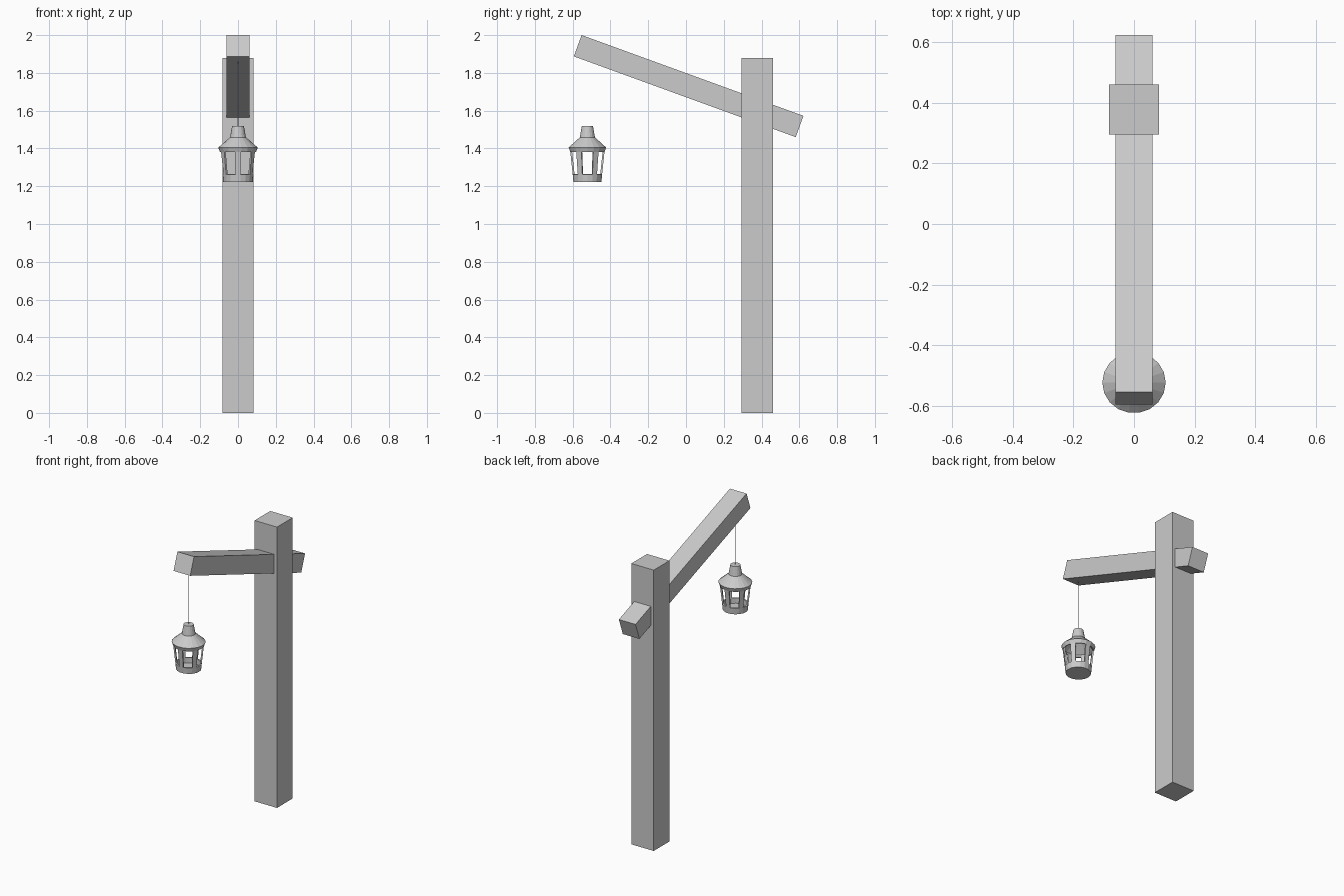
import bpy, bmesh, math

if "Cube" in bpy.data.objects:
    bpy.data.objects.remove(bpy.data.objects["Cube"])


def new_object(name, bm):
    bmesh.ops.recalc_face_normals(bm, faces=bm.faces[:])
    mesh = bpy.data.meshes.new(name)
    bm.to_mesh(mesh)
    bm.free()
    obj = bpy.data.objects.new(name, mesh)
    bpy.context.collection.objects.link(obj)
    return obj


def box(name, size, loc, tilt=0.0):
    bm = bmesh.new()
    bmesh.ops.create_cube(bm, size=1)
    bmesh.ops.scale(bm, vec=size, verts=bm.verts)
    obj = new_object(name, bm)
    obj.location = loc
    obj.rotation_euler.x = tilt
    return obj


# Upright post and slanted beam through it
box("post", (0.166, 0.166, 1.88), (0, 0.377, 0.94))
box("beam", (0.123, 1.25, 0.12), (0, 0.014, 1.73), math.radians(-20))

LANTERN_Y = -0.522

# Hanging cord: a thin flat ribbon from beam to lantern
bm = bmesh.new()
w = 0.002
bm.faces.new([bm.verts.new((x, LANTERN_Y, z))
              for x, z in ((-w, 1.515), (w, 1.515), (w, 1.87), (-w, 1.87))])
new_object("cord", bm)

# Lantern: lathed shell, window openings left between six bars
SIDES = 18
profile = [(0.078, 1.222), (0.082, 1.263), (0.095, 1.38), (0.1045, 1.405),
           (0.042, 1.459), (0.031, 1.52)]
WINDOW_BAND = 1
bm = bmesh.new()
rings = []
for r, z in profile:
    rings.append([bm.verts.new((r * math.cos(math.tau * i / SIDES),
                                0.965 * r * math.sin(math.tau * i / SIDES), z))
                  for i in range(SIDES)])
for k in range(len(rings) - 1):
    for i in range(SIDES):
        if k == WINDOW_BAND and i % 3 != 1:
            continue
        j = (i + 1) % SIDES
        bm.faces.new((rings[k][i], rings[k][j], rings[k + 1][j], rings[k + 1][i]))
bm.faces.new(rings[0][::-1])
bm.faces.new(rings[-1])
lantern = new_object("lantern", bm)
lantern.location.y = LANTERN_Y
solid = lantern.modifiers.new("wall", 'SOLIDIFY')
solid.thickness = 0.01
solid.offset = -1
